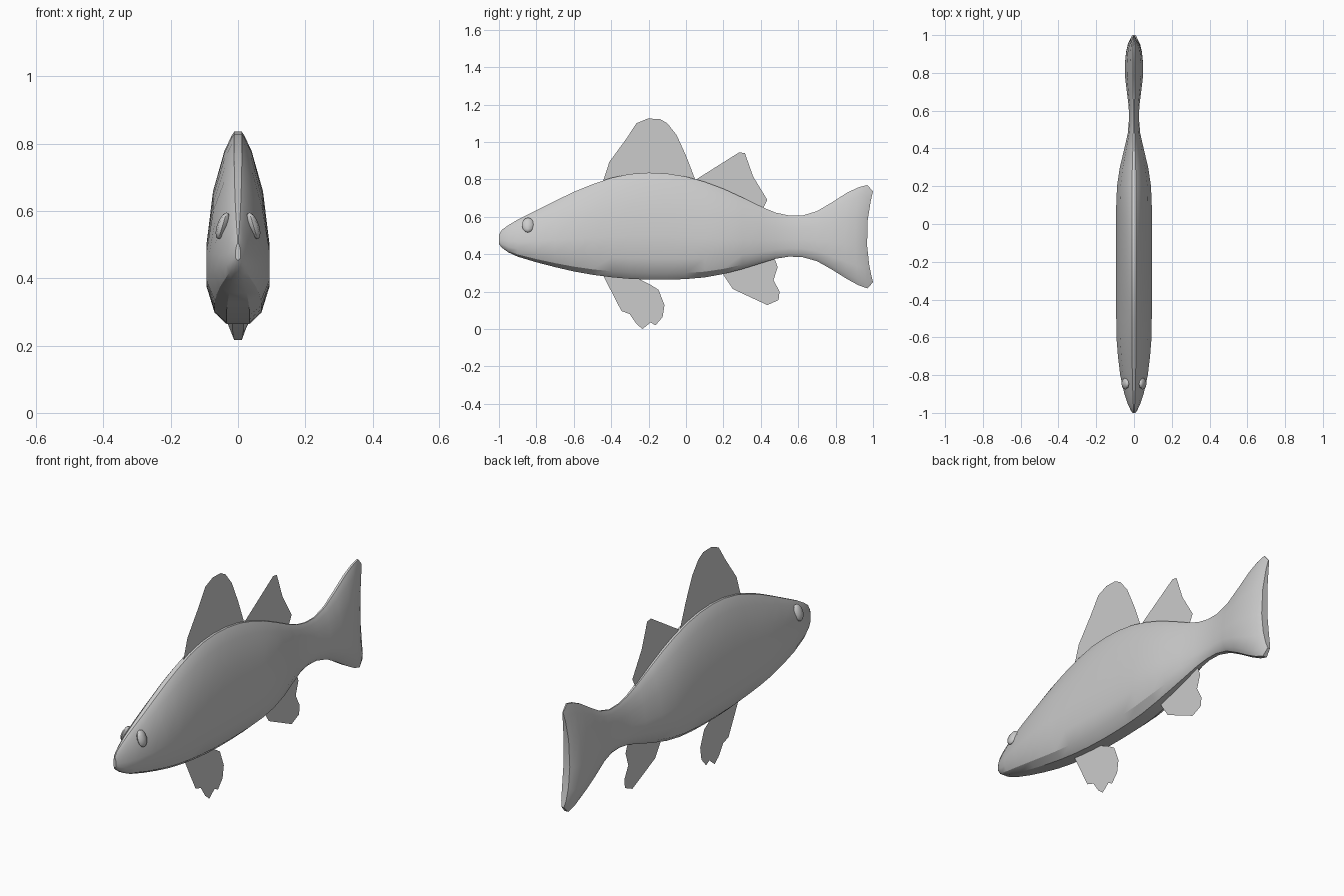
import bpy, bmesh, math

cube = bpy.data.objects.get("Cube")
if cube:
    bpy.data.objects.remove(cube, do_unlink=True)

grey = bpy.data.materials.new("plain grey")
grey.use_nodes = True
COLOUR = (0.6, 0.6, 0.6, 1)
grey.diffuse_color = COLOUR
grey.node_tree.nodes["Principled BSDF"].inputs["Base Color"].default_value = COLOUR


def finish(bm, name, smooth=None):
    """Turn a bmesh into a named object, optionally smooth shaded."""
    mesh = bpy.data.meshes.new(name)
    bm.to_mesh(mesh)
    bm.free()
    mesh.materials.append(grey)
    obj = bpy.data.objects.new(name, mesh)
    bpy.context.collection.objects.link(obj)
    if smooth:
        bpy.ops.object.select_all(action="DESELECT")
        obj.select_set(True)
        bpy.context.view_layer.objects.active = obj
        bpy.ops.object.shade_smooth_by_angle(angle=math.radians(smooth))
    return obj


# Body cross-section: (height fraction, width fraction), belly to back
SECTION = [(0, .36), (.06, .74), (.2, 1), (.41, 1), (.69, .79), (.9, .43), (.98, .2), (1, .12)]

# Body stations: y, top, bottom, half width, forward bow of the middle
STATIONS = [
    (-1.0, .505, .455, .008, 0), (-.985, .53, .435, .018, 0), (-.95, .555, .41, .034, 0),
    (-.9, .585, .387, .051, 0), (-.8, .635, .357, .073, 0), (-.7, .685, .331, .085, 0),
    (-.6, .733, .308, .093, 0), (-.5, .774, .29, .094, 0), (-.4, .808, .277, .094, 0),
    (-.3, .829, .268, .094, 0), (-.2, .836, .264, .094, 0), (-.1, .831, .264, .094, 0),
    (0, .815, .267, .094, 0), (.1, .787, .276, .094, 0), (.2, .75, .294, .09, 0),
    (.3, .704, .32, .075, 0), (.4, .655, .351, .051, 0), (.48, .622, .376, .033, 0),
    (.55, .607, .387, .027, 0), (.62, .606, .385, .028, 0), (.7, .63, .363, .038, 0),
    (.78, .677, .318, .047, .005), (.86, .728, .268, .048, .01), (.92, .757, .235, .042, .015),
    (.97, .77, .217, .032, .025), (1.0, .735, .25, .018, .033),
]

# Body and tail, lofted through the stations
bm = bmesh.new()
rings = []
for y, top, bottom, half, bow in STATIONS:
    def point(side, u, w):
        dy = bow * (1 - (2 * u - 1) ** 2)
        return bm.verts.new((side * half * w, y - dy, bottom + u * (top - bottom)))
    rings.append([point(1, u, w) for u, w in SECTION]
                 + [point(-1, u, w) for u, w in reversed(SECTION)])
n = len(rings[0])
for a, b in zip(rings, rings[1:]):
    for i in range(n):
        j = (i + 1) % n
        bm.faces.new((a[i], a[j], b[j], b[i]))
# Strips across the snout tip and the tail edge
for ring in (rings[0], rings[-1]):
    for i in range(len(SECTION) - 1):
        bm.faces.new((ring[i], ring[i + 1], ring[n - 2 - i], ring[n - 1 - i]))
bmesh.ops.recalc_face_normals(bm, faces=bm.faces)
finish(bm, "body", 30)

# Eyes, leaning with the sides of the head
for side, name in ((1, "left_eye"), (-1, "right_eye")):
    bm = bmesh.new()
    bmesh.ops.create_uvsphere(bm, u_segments=8, v_segments=6, radius=1)
    for v in bm.verts:
        x, y, z = v.co
        v.co = (side * (.046 + .017 * x - .012 * z), -.845 + .032 * y, .556 + .04 * z)
    bmesh.ops.recalc_face_normals(bm, faces=bm.faces)
    finish(bm, name, 60)

# Flat fins on the centre plane: outlines as (y, z)
FINS = {
    "front_dorsal_fin": [
        (-.44, .72), (-.44, .80), (-.41, .893), (-.32, 1.016), (-.265, 1.10), (-.205, 1.125),
        (-.14, 1.123), (-.10, 1.10), (-.05, 1.037), (.003, .92), (.05, .797), (.05, .72)],
    "rear_dorsal_fin": [
        (.05, .72), (.05, .797), (.285, .945), (.315, .94), (.36, .813), (.435, .69),
        (.41, .64), (.38, .60)],
    "pelvic_fin": [
        (-.45, .30), (-.345, .096), (-.30, .08), (-.265, .027), (-.232, 0), (-.19, .035),
        (-.163, .02), (-.125, .064), (-.115, .128), (-.147, .21), (-.195, .24), (-.25, .267),
        (-.25, .31)],
    "anal_fin": [
        (.20, .33), (.20, .29), (.25, .214), (.435, .128), (.495, .155), (.50, .20),
        (.468, .262), (.49, .33), (.48, .36), (.46, .40)],
}
for name, outline in FINS.items():
    bm = bmesh.new()
    face = bm.faces.new([bm.verts.new((0, y, z)) for y, z in outline])
    bmesh.ops.triangulate(bm, faces=[face])
    finish(bm, name)
